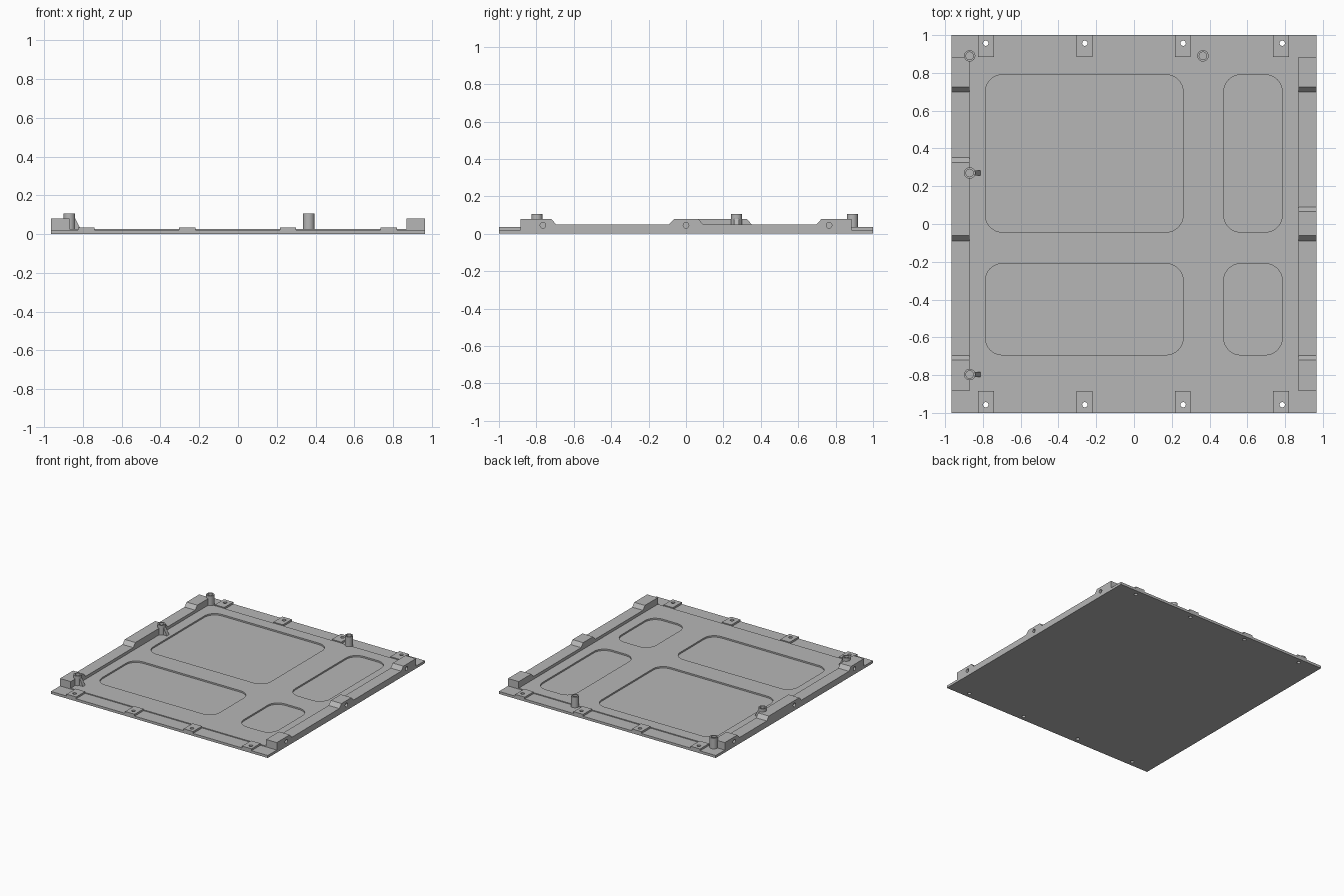
import bpy, bmesh, math
from mathutils import Vector

cube = bpy.data.objects.get("Cube")
if cube:
    bpy.data.objects.remove(cube, do_unlink=True)

grey = bpy.data.materials.new("plain grey")
grey.use_nodes = True
grey.diffuse_color = (0.47, 0.47, 0.47, 1)
grey.node_tree.nodes["Principled BSDF"].inputs["Base Color"].default_value = grey.diffuse_color

X, HALF_Y = 0.965, 1.0        # outer half sizes
IN_X, IN_Y = 0.87, 0.885      # inner edge of rails, end of raised floor
BASE, FLOOR, POCKET = 0.02, 0.027, 0.015
PAD, LOW, HIGH, BOSS = 0.035, 0.05, 0.08, 0.105


def prism(bm, points, axis, start, end):
    """Extrude a 2D outline along the x, y or z axis."""
    place = {"x": lambda p: (start, p[0], p[1]),
             "y": lambda p: (p[0], start, p[1]),
             "z": lambda p: (p[0], p[1], start)}[axis]
    face = bm.faces.new([bm.verts.new(place(p)) for p in points])
    moved = bmesh.ops.extrude_face_region(bm, geom=[face])["geom"]
    offset = Vector([(end - start) * (axis == a) for a in "xyz"])
    bmesh.ops.translate(bm, vec=offset, verts=[v for v in moved if isinstance(v, bmesh.types.BMVert)])


def circle(cx, cy, r, n=24):
    return [(cx + r * math.cos(math.tau * i / n), cy + r * math.sin(math.tau * i / n)) for i in range(n)]


def rectangle(x0, x1, y0, y1):
    return [(x0, y0), (x1, y0), (x1, y1), (x0, y1)]


def rounded(x0, x1, y0, y1, r, n=8):
    corners = [(x1 - r, y1 - r), (x0 + r, y1 - r), (x0 + r, y0 + r), (x1 - r, y0 + r)]
    return [(cx + r * math.cos((q + i / n) * math.pi / 2), cy + r * math.sin((q + i / n) * math.pi / 2))
            for q, (cx, cy) in enumerate(corners) for i in range(n + 1)]


def build(name, prisms):
    """Make one object from a list of (outline, axis, start, end)."""
    bm = bmesh.new()
    for item in prisms:
        prism(bm, *item)
    bmesh.ops.recalc_face_normals(bm, faces=bm.faces)
    mesh = bpy.data.meshes.new(name)
    bm.to_mesh(mesh)
    bm.free()
    mesh.materials.append(grey)
    obj = bpy.data.objects.new(name, mesh)
    bpy.context.collection.objects.link(obj)
    return obj


def cut(obj, cutter):
    bpy.context.view_layer.objects.active = obj
    mod = obj.modifiers.new("cut", "BOOLEAN")
    mod.operation, mod.solver, mod.object = "DIFFERENCE", "EXACT", cutter
    bpy.ops.object.modifier_apply(modifier=mod.name)


# Cutters
screw_xs = (-0.785, -0.26, 0.26, 0.785)
bosses = {"rear_right": (-IN_X, 0.89), "rear_left": (0.365, 0.89),
          "middle": (-IN_X, 0.27), "front": (-IN_X, -0.797)}
screw_cutter = build("screw_hole_cutter", [(circle(x, y, 0.014), "z", -0.1, 0.2)
                                           for x in screw_xs for y in (-0.957, 0.957)])
pocket_cutter = build("pocket_cutter", [(rounded(x0, x1, y0, y1, 0.09), "z", POCKET, 0.2)
                                        for x0, x1 in ((-0.787, 0.26), (0.475, 0.785))
                                        for y0, y1 in ((-0.693, -0.21), (-0.043, 0.79))])
bore_cutter = build("bore_cutter", [(circle(x, y, 0.02), "z", 0.045, 0.2) for x, y in bosses.values()])
side_cutter = build("side_hole_cutter", [(circle(y, 0.045, 0.015), "x", s * 0.92, s * 1.1)
                                         for y in (-0.765, 0, 0.765) for s in (-1, 1)])

# Base plate with raised floor and shallow rounded pockets
plate = build("base_plate", [([(-HALF_Y, 0), (HALF_Y, 0), (HALF_Y, BASE), (IN_Y, BASE), (IN_Y, FLOOR),
                               (-IN_Y, FLOOR), (-IN_Y, BASE), (-HALF_Y, BASE)], "x", -X, X)])
cut(plate, screw_cutter)
cut(plate, pocket_cutter)

# Screw pads on the front and rear flanges
for side, s in (("front", -1), ("rear", 1)):
    pads = build(side + "_screw_pads",
                 [(rectangle(x - 0.042, x + 0.042, *sorted((s * IN_Y, s * HALF_Y))), "z", BASE, PAD)
                  for x in (-0.783, -0.262, 0.258, 0.778)])
    cut(pads, screw_cutter)

# Side rails with raised blocks joined by short slopes
for side, s, middle_end in (("right", -1, 0.325), ("left", 1, 0.065)):
    top = [(-IN_Y, HIGH), (-0.72, HIGH), (-0.695, LOW), (-0.09, LOW), (-0.062, HIGH),
           (middle_end, HIGH), (middle_end + 0.026, LOW), (0.698, LOW), (0.725, HIGH), (IN_Y, HIGH)]
    outline = [(IN_Y, FLOOR), (-IN_Y, FLOOR)] + top
    rail = build(side + "_rail", [(outline, "x", s * IN_X, s * X)])
    cut(rail, side_cutter)
    if s < 0:
        cut(rail, bore_cutter)

# Hollow mounting bosses
for name, (x, y) in bosses.items():
    boss = build(name + "_boss", [(circle(x, y, 0.03, 32), "z", BASE, BOSS)])
    cut(boss, bore_cutter)
    bpy.ops.object.select_all(action="DESELECT")
    boss.select_set(True)
    bpy.ops.object.shade_smooth_by_angle(angle=math.radians(30))

# Small sloped ribs bracing two of the bosses
for name in ("middle", "front"):
    x, y = bosses[name]
    build(name + "_rib", [([(x + 0.025, FLOOR), (x + 0.058, FLOOR), (x + 0.03, HIGH), (x + 0.025, HIGH)],
                           "y", y - 0.014, y + 0.014)])

for cutter in (screw_cutter, pocket_cutter, bore_cutter, side_cutter):
    bpy.data.objects.remove(cutter, do_unlink=True)
